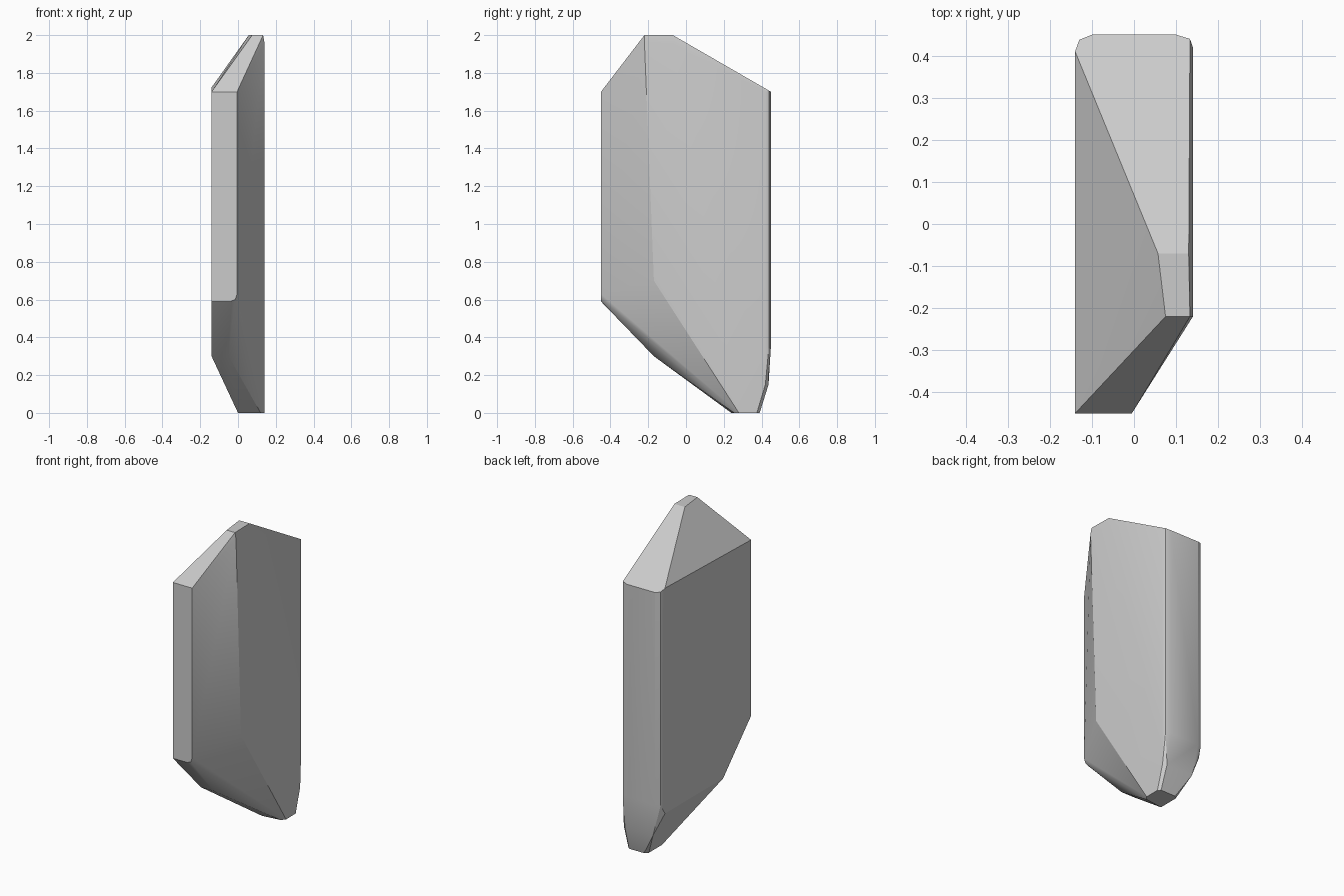
import bpy, bmesh, math

if "Cube" in bpy.data.objects:
    bpy.data.objects.remove(bpy.data.objects["Cube"])

# Corner points of the faceted stone, grouped by region
base = [(0, .24, 0), (0, .37, 0), (.02, .39, 0), (.125, .39, 0),
        (.14, .375, 0), (.14, .28, 0), (.12, .255, 0)]
lower_belt = [(-.14, -.45, .59), (-.04, -.45, .59), (-.015, -.45, .6), (-.005, -.45, .63),
              (-.14, -.17, .30), (-.05, -.17, .30), (.14, -.17, .70),
              (-.14, .41, .30)]
shoulder = [(-.14, -.45, 1.7), (-.005, -.45, 1.7)]
crown = [(.075, -.22, 2), (.133, -.22, 2), (.14, -.22, 1.96),
         (.057, -.07, 2), (.13, -.07, 2), (.14, -.07, 1.95)]

# Rounded back edge: one horizontal profile, repeated at several heights
back_profile = [(-.14, .41), (-.13, .438), (-.10, .45), (.10, .45), (.133, .44), (.14, .42)]
back = [(x, y, 1.7 + (.45 - y) * .577 * (x < .14)) for x, y in back_profile]
back += [(x, y, .36) for x, y in back_profile]
back += [(-.07, .43, .15), (.12, .437, .15), (.14, .42, .15)]

# Wrap the points in a convex skin and merge coplanar triangles
bm = bmesh.new()
for p in base + lower_belt + shoulder + crown + back:
    bm.verts.new(p)
res = bmesh.ops.convex_hull(bm, input=bm.verts[:])
loose = [v for v in bm.verts if not v.link_faces]
bmesh.ops.delete(bm, geom=loose, context='VERTS')
bmesh.ops.dissolve_limit(bm, angle_limit=math.radians(1), verts=bm.verts[:], edges=bm.edges[:])
bmesh.ops.recalc_face_normals(bm, faces=bm.faces[:])

mesh = bpy.data.meshes.new("stone_slab")
bm.to_mesh(mesh)
bm.free()
stone = bpy.data.objects.new("stone_slab", mesh)
bpy.context.collection.objects.link(stone)

# Soften only the narrow rounded edges
bpy.context.view_layer.objects.active = stone
stone.select_set(True)
bpy.ops.object.shade_smooth_by_angle(angle=math.radians(20))
